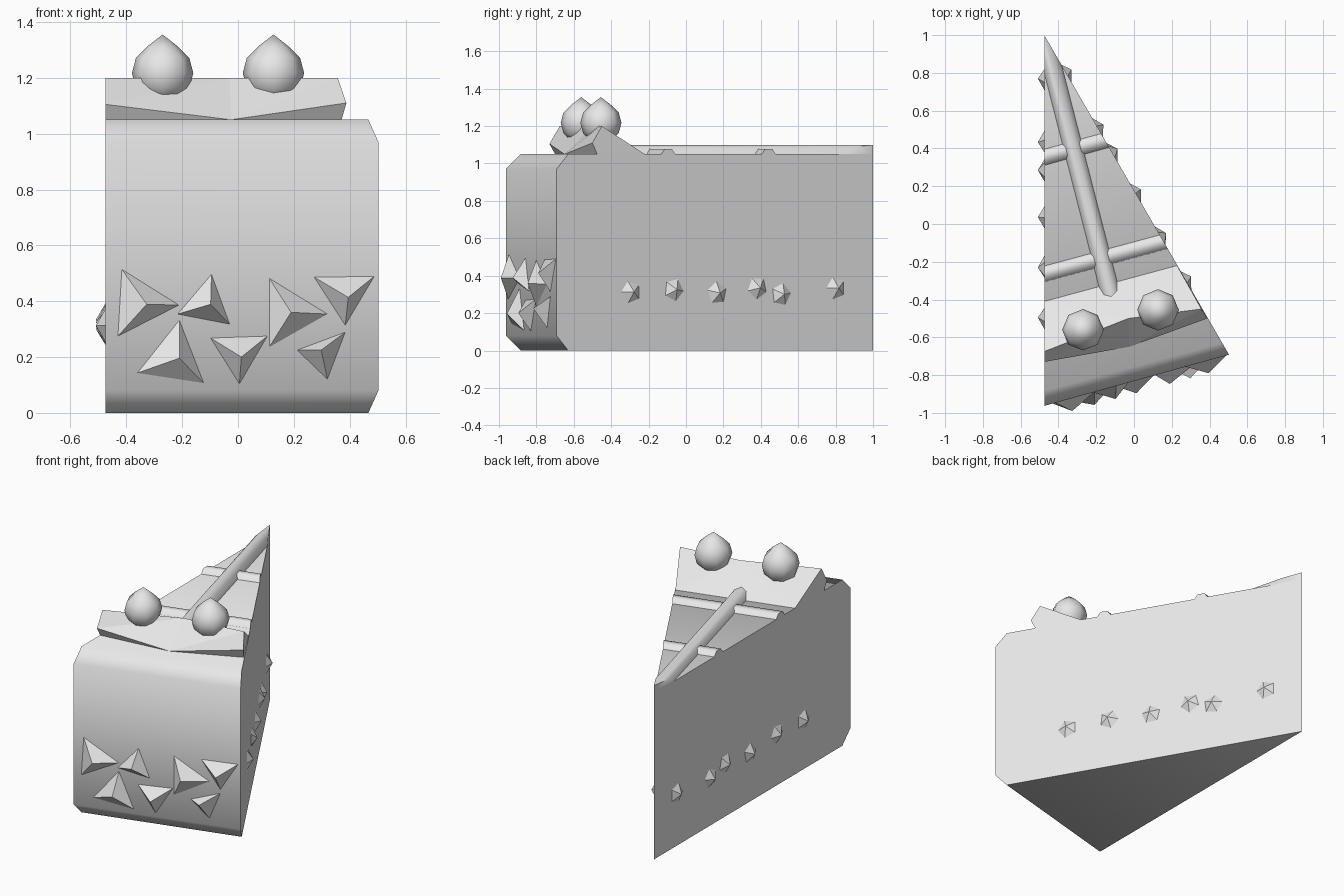
import bpy, bmesh, math
from mathutils import Vector

cube = bpy.data.objects.get("Cube")
if cube:
    bpy.data.objects.remove(cube, do_unlink=True)

grey = bpy.data.materials.new("plain_grey")
grey.use_nodes = True
grey.diffuse_color = (0.8, 0.8, 0.8, 1)
grey.node_tree.nodes["Principled BSDF"].inputs["Base Color"].default_value = (0.8, 0.8, 0.8, 1)

TOP = 1.05
TIP = Vector((-0.475, 1.0, 0))
FRONT_LEFT = Vector((-0.475, -0.963, 0))
FRONT_RIGHT = Vector((0.503, -0.692, 0))
UP = Vector((0, 0, 1))
RIGHT_DIR = (FRONT_RIGHT - TIP).normalized()
RIGHT_NORMAL = UP.cross(RIGHT_DIR)
LEFT_DIR = Vector((0, -1, 0))
LEFT_NORMAL = Vector((-1, 0, 0))
FRONT_DIR = (FRONT_RIGHT - FRONT_LEFT).normalized()
FRONT_NORMAL = FRONT_DIR.cross(UP)


def finish(name, bm, smooth_angle=None):
    bmesh.ops.recalc_face_normals(bm, faces=bm.faces[:])
    mesh = bpy.data.meshes.new(name)
    bm.to_mesh(mesh)
    bm.free()
    obj = bpy.data.objects.new(name, mesh)
    bpy.context.collection.objects.link(obj)
    mesh.materials.append(grey)
    if smooth_angle:
        bpy.ops.object.select_all(action='DESELECT')
        obj.select_set(True)
        bpy.context.view_layer.objects.active = obj
        bpy.ops.object.shade_smooth_by_angle(angle=math.radians(smooth_angle))
    return obj


def add_pyramid(bm, base, apex):
    ring = [bm.verts.new(p) for p in base]
    tip = bm.verts.new(apex)
    bm.faces.new(ring)
    for a, b in zip(ring, ring[1:] + ring[:1]):
        bm.faces.new((a, b, tip))


# Wedge body with a chamfered front
bm = bmesh.new()
rows = []
for z, inset in ((0, 0.08), (0.08, 0), (0.97, 0), (TOP, 0.08)):
    left = FRONT_LEFT - LEFT_DIR * inset
    right = FRONT_RIGHT - RIGHT_DIR * inset * 0.9
    rows.append([bm.verts.new(p + UP * z) for p in (left, right)])
low = bm.verts.new(TIP)
high = bm.verts.new(TIP + UP * TOP)
for (a, b), (c, d) in zip(rows, rows[1:]):
    bm.faces.new((a, b, d, c))
bm.faces.new((rows[0][0], rows[0][1], low))
bm.faces.new((rows[3][0], rows[3][1], high))
for side in (0, 1):
    bm.faces.new([r[side] for r in rows] + [high, low])
finish("cake_body", bm, 55)


# Rounded icing strips, trimmed flush with the cut sides
def icing_strip(name, start, end, half_width, height, steps):
    start, end = Vector(start), Vector(end)
    along = (end - start).normalized()
    across = UP.cross(along)
    bm = bmesh.new()
    rings = []
    for p in (start - along * 0.25, end + along * 0.25):
        ring = []
        for i in range(steps + 1):
            a = math.pi * i / steps
            ring.append(bm.verts.new(p + across * half_width * math.cos(a)
                                     + UP * (TOP + height * math.sin(a))))
        rings.append(ring)
        bm.faces.new(ring)
    n = steps + 1
    for i in range(n):
        j = (i + 1) % n
        bm.faces.new((rings[0][i], rings[0][j], rings[1][j], rings[1][i]))
    for point, normal in ((TIP, LEFT_NORMAL), (TIP, RIGHT_NORMAL)):
        cut = bmesh.ops.bisect_plane(bm, geom=bm.verts[:] + bm.edges[:] + bm.faces[:],
                                     plane_co=point, plane_no=normal, clear_outer=True)
        edges = [e for e in cut["geom_cut"] if isinstance(e, bmesh.types.BMEdge)]
        if edges:
            bmesh.ops.holes_fill(bm, edges=edges)
    finish(name, bm, 55)


icing_strip("long_icing_strip", TIP, (-0.16, -0.23, 0), 0.05, 0.05, 4)
icing_strip("back_icing_strip", (-0.475, 0.353, 0), (-0.15, 0.443, 0), 0.041, 0.033, 3)
icing_strip("front_icing_strip", (-0.475, -0.265, 0), (0.155, -0.095, 0), 0.041, 0.033, 3)

# Cream ridge across the wide end
bm = bmesh.new()
lb, lt, lm, lf = [bm.verts.new((-0.475, y, z)) for y, z in
                  ((-0.41, TOP), (-0.675, 1.2), (-0.73, 1.105), (-0.7, TOP))]
mt = bm.verts.new((-0.03, -0.5, 1.2))
mf = bm.verts.new((-0.025, -0.65, TOP))
rb, rt, rm, rf = [bm.verts.new(p) for p in
                  ((0.228, -0.22, TOP), (0.357, -0.45, 1.2),
                   (0.388, -0.5, 1.11), (0.371, -0.475, TOP))]
for face in ((lb, lt, lm, lf), (rb, rt, rm, rf), (lt, mt, lm), (lm, mt, mf),
             (lm, mf, lf), (mt, rt, mf), (mf, rt, rm), (mf, rm, rf),
             (lb, lt, mt), (lb, mt, rb), (mt, rt, rb), (lb, lf, mf, rf, rb)):
    bm.faces.new(face)
finish("cream_ridge", bm)

# Two pointed berries on the ridge
for name, x, y in (("right_berry", -0.27, -0.56), ("left_berry", 0.127, -0.455)):
    bm = bmesh.new()
    bmesh.ops.create_uvsphere(bm, u_segments=8, v_segments=6, radius=0.11)
    peak = max(bm.verts, key=lambda v: v.co.z)
    peak.co.z = 0.138
    bmesh.ops.translate(bm, verts=bm.verts[:], vec=(x, y, 1.217))
    finish(name, bm, 50)

# Three-sided chips on the front: three corners and an apex as (x, z)
chips = (
    ((-.416, .514), (-.212, .386), (-.43, .275), (-.327, .389)),
    ((-.095, .496), (-.03, .318), (-.216, .354), (-.098, .389)),
    ((.112, .482), (.32, .354), (.112, .236), (.19, .36)),
    ((.273, .486), (.488, .489), (.384, .314), (.395, .414)),
    ((-.21, .332), (-.123, .107), (-.36, .143), (-.21, .196)),
    ((-.098, .268), (.105, .275), (.005, .104), (.012, .2)),
    ((.212, .225), (.384, .289), (.32, .121), (.298, .225)),
)


def on_front(x, z, out=0.0):
    t = (x - FRONT_LEFT.x) / FRONT_DIR.x
    p = FRONT_LEFT + FRONT_DIR * t + UP * z
    return p - Vector((0, out, 0))


bm = bmesh.new()
for *corners, apex in chips:
    add_pyramid(bm, [on_front(*c) for c in corners], on_front(*apex, out=0.068))
finish("front_chips", bm)

# Five-sided crumbs along both cut sides: distance from the tip and height
crumbs = ((0.23, .333), (0.567, .3), (0.715, .335), (0.963, .308), (1.23, .325), (1.495, .313))
for name, along, out in (("left_crumbs", RIGHT_DIR, RIGHT_NORMAL),
                         ("right_crumbs", LEFT_DIR, LEFT_NORMAL)):
    bm = bmesh.new()
    for k, (d, z) in enumerate(crumbs):
        centre = TIP + along * d + UP * z
        ring = []
        for i in range(5):
            a = 2 * math.pi * i / 5 + k * 0.5
            ring.append(centre + along * 0.06 * math.cos(a) + UP * 0.062 * math.sin(a))
        add_pyramid(bm, ring, centre + out * 0.034)
    finish(name, bm)
